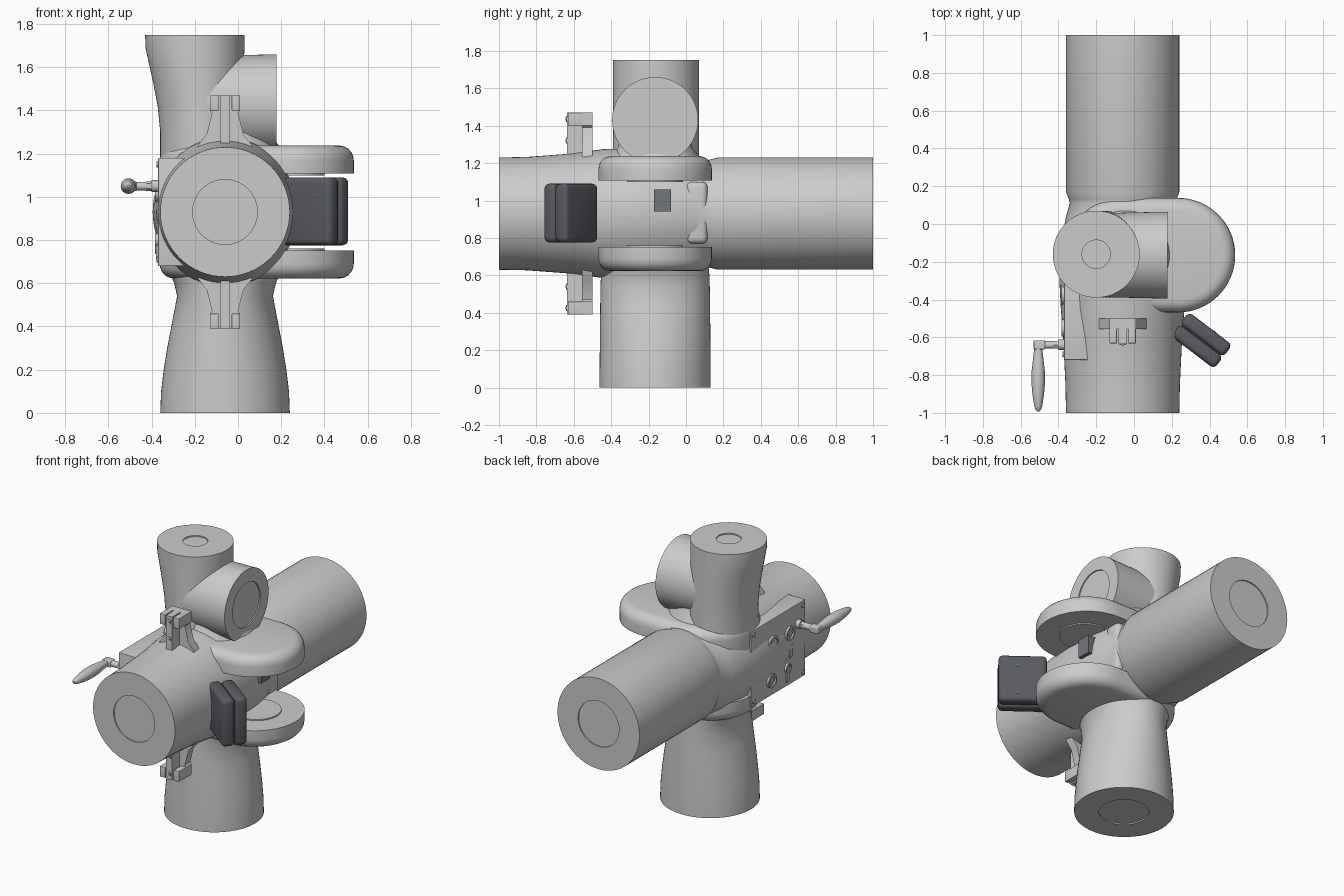
import bpy, bmesh, math
from mathutils import Matrix, Vector

cube = bpy.data.objects.get("Cube")
if cube:
    bpy.data.objects.remove(cube)


def material(name, color):
    m = bpy.data.materials.new(name)
    m.use_nodes = True
    m.diffuse_color = (*color, 1)
    m.node_tree.nodes["Principled BSDF"].inputs["Base Color"].default_value = (*color, 1)
    return m


GREY = material("light grey", (0.6, 0.6, 0.6))
DARK = material("dark slate", (0.1, 0.106, 0.12))
SLATE = material("mid slate", (0.17, 0.18, 0.2))
CX, CY, CZ = -0.06, -0.165, 0.93  # centre of the joint


def finish(name, bm, mat, angle=35):
    """Turn a bmesh into an object, smooth except at sharp edges."""
    bmesh.ops.recalc_face_normals(bm, faces=bm.faces)
    for f in bm.faces:
        f.smooth = True
    for e in bm.edges:
        e.smooth = e.calc_face_angle(0) < math.radians(angle)
    me = bpy.data.meshes.new(name)
    bm.to_mesh(me)
    bm.free()
    me.materials.append(mat)
    ob = bpy.data.objects.new(name, me)
    bpy.context.collection.objects.link(ob)
    return ob


def loft(name, axis, sections, recess=(), mat=GREY, n=64):
    """Ellipse sections (t, u, v, ru, rv) along an axis; recess = radius of the end pocket."""
    place = {"x": lambda t, u, v: (t, u, v),
             "y": lambda t, u, v: (u, t, v),
             "z": lambda t, u, v: (u, v, t)}[axis]
    secs = list(sections)
    for r, end in zip(recess, (0, -1)):
        if r:
            t, u, v = secs[end][:3]
            deep = t + (0.008 if end == 0 else -0.008)
            pocket = [(t, u, v, r, r), (deep, u, v, r, r)]
            secs = pocket[::-1] + secs if end == 0 else secs + pocket
    bm = bmesh.new()
    rings = []
    for t, u, v, ru, rv in secs:
        rings.append([bm.verts.new(place(t, u + ru * math.cos(a), v + rv * math.sin(a)))
                      for a in (math.tau * i / n for i in range(n))])
    for a, b in zip(rings, rings[1:]):
        for i in range(n):
            j = (i + 1) % n
            bm.faces.new((a[i], a[j], b[j], b[i]))
    bm.faces.new(rings[0])
    bm.faces.new(rings[-1])
    return finish(name, bm, mat)


def rod(name, p, q, r1, r2=None, mat=GREY, n=24):
    """Straight or tapered round bar between two points."""
    p, q = Vector(p), Vector(q)
    d = q - p
    bm = bmesh.new()
    m = Matrix.Translation((p + q) / 2) @ d.to_track_quat("Z", "Y").to_matrix().to_4x4()
    bmesh.ops.create_cone(bm, cap_ends=True, segments=n, radius1=r1,
                          radius2=r1 if r2 is None else r2, depth=d.length, matrix=m)
    return finish(name, bm, mat)


def box(name, lo, hi, mat=GREY, bevel=0.0, turn=0.0):
    lo, hi = Vector(lo), Vector(hi)
    bm = bmesh.new()
    bmesh.ops.create_cube(bm, size=1)
    bmesh.ops.scale(bm, vec=hi - lo, verts=bm.verts)
    if bevel:
        bmesh.ops.bevel(bm, geom=bm.edges[:], offset=bevel, segments=4, profile=0.5, affect="EDGES")
    m = Matrix.Translation((lo + hi) / 2) @ Matrix.Rotation(turn, 4, "Z")
    bmesh.ops.transform(bm, matrix=m, verts=bm.verts)
    return finish(name, bm, mat)


def prism(name, outline, place, depth, mat=GREY):
    """Extrude a flat outline along a vector."""
    bm = bmesh.new()
    face = bm.faces.new([bm.verts.new(place(*p)) for p in outline])
    ext = bmesh.ops.extrude_face_region(bm, geom=[face])
    bmesh.ops.translate(bm, vec=depth, verts=[v for v in ext["geom"] if isinstance(v, bmesh.types.BMVert)])
    return finish(name, bm, mat)


# Main horizontal tube, swelling around the joint
loft("main_tube", "y",
     [(y, CX, CZ, rx, rz) for y, rx, rz in [
         (-1, .3, .3), (-.85, .303, .303), (-.6, .315, .322), (-.44, .328, .345), (-.3, .335, .348),
         (-.1, .325, .335), (.04, .3, .31), (.11, .28, .285), (.13, .285, .29), (.17, .3, .3), (1, .3, .3)]],
     (.15, .15))

# Lower leg: round foot pinching to a narrow neck
loft("lower_tube", "z",
     [(z, CX, CY, rx, ry) for z, rx, ry in [
         (0, .3, .297), (.1, .296, .297), (.2, .284, .296), (.3, .268, .295), (.42, .245, .294),
         (.54, .222, .292), (.6, .235, .29), (.68, .27, .285)]], (.15, 0))

# Upper tube and the short tube branching sideways
loft("upper_tube", "z",
     [(z, x, -.16, rx, .23) for z, x, rx in [
         (1.0, -.155, .205), (1.3, -.163, .197), (1.42, -.172, .2), (1.52, -.183, .208),
         (1.62, -.193, .22), (1.69, -.199, .229), (1.75, -.2, .23)]], (0, .075))
loft("side_tube", "x", [(-.18, CY, 1.43, .222, .222), (.178, CY, 1.43, .23, .23)], (0, .145))
loft("upper_neck", "z", [(1.12, CX, CY, .3, .28), (1.22, -.05, CY, .25, .25),
                         (1.28, -.04, CY, .2, .2), (1.36, -.03, CY, .17, .18)])

# Pair of rounded fork plates reaching to the side
def fork_outline(inset):
    r = .303 - inset
    arc = [(.233 + r * math.cos(a), CY + r * math.sin(a))
           for a in (math.pi * (i / 32 - .5) for i in range(33))]
    back = [(CX + r * math.cos(a), CY + r * math.sin(a))
            for a in (math.pi * (i / 32 + .5) for i in range(33))]
    return arc + back


for s, side in ((1, "upper"), (-1, "lower")):
    bm = bmesh.new()
    steps = [(0, .178), (0, .24)] + [
        (.068 * (1 - math.cos(a)), .24 + .068 * math.sin(a)) for a in (.3, .6, .9, 1.2, math.pi / 2)]
    rings = [[bm.verts.new((x, y, CZ + s * h)) for x, y in fork_outline(inset)] for inset, h in steps]
    for a, b in zip(rings, rings[1:]):
        for i in range(len(a)):
            j = (i + 1) % len(a)
            bm.faces.new((a[i], a[j], b[j], b[i]))
    bm.faces.new(rings[0])
    bm.faces.new(rings[-1])
    finish(side + "_fork_plate", bm, GREY)
    rod(side + "_fork_boss", (.25, CY, CZ + s * .18), (.25, CY, CZ + s * .17), .15, n=48)

    # Bracket on the front tube
    half = [(.13, .27), (.125, .31), (.085, .36), (.06, .46), (.07, .47), (.07, .54)]
    outline = half + [(-x, h) for x, h in reversed(half)]
    prism(side + "_bracket_plate", outline,
          lambda x, h: (CX + x, -.555, CZ + s * h), (0, .055, 0))
    zs = sorted((CZ + s * .29, CZ + s * .54))
    box(side + "_bracket_post", (CX - .022, -.635, zs[0]), (CX + .022, -.54, zs[1]))
    zs = sorted((CZ + s * .47, CZ + s * .54))
    for ex in (-1, 1):
        box(side + "_bracket_ear", (CX + ex * .05 - .02, -.632, zs[0]),
            (CX + ex * .05 + .02, -.54, zs[1]), bevel=.004)
    for h in (.39, .505):
        z = CZ + s * h
        rod(side + "_bracket_screw", (CX, -.63, z), (CX, -.641, z), .016)
        rod(side + "_bracket_screw_socket", (CX, -.63, z), (CX, -.643, z), .008, n=6)

# Raised rib and dark pad between the fork plates
box("rear_rib", (.1, 0, .77), (.225, .115, 1.1), bevel=.03)
box("side_pad", (.22, -.17, .94), (.29, -.08, 1.06), SLATE)

# Dark two-part camera housing, turned outward
turn = math.atan2(-.605, .795)
out = Vector((math.cos(turn), math.sin(turn), 0))
across = Vector((-out.y, out.x, 0))
mid = Vector((.357, -.616, .933))
for k, part in ((-1, "front"), (1, "rear")):
    c = mid + across * k * .04
    size = Vector((.145, .0395, .157))
    box("housing_" + part, c - size, c + size, DARK, .026, turn)
box("housing_core", mid - Vector((.13, .07, .14)), mid + Vector((.13, .07, .14)), DARK, 0, turn)
for h in (.08, -.14 + .03):
    p = mid + out * .03 + across * .078 + Vector((0, 0, h))
    rod("housing_screw", p, p + across * .004, .008, mat=SLATE)

# Connector box on the other side
PX = -.37
box("connector_box", (PX, -.72, .68), (-.2, -.15, 1.18), bevel=.004)
for y in (-.69, -.18):
    for z in (.71, 1.15):
        rod("panel_screw", (PX, y, z), (PX - .008, y, z), .014)
for y, z, r in ((-.375, 1.02, .05), (-.55, 1.02, .045), (-.36, .78, .045), (-.53, .8, .03)):
    loft("round_connector", "x", [(PX + .01, y, z, r, r), (PX - .014, y, z, r, r),
                                  (PX - .014, y, z, r * .72, r * .72), (PX - .004, y, z, r * .72, r * .72)], n=32)
    rod("connector_core", (PX, y, z), (PX - .01, y, z), r * .4)
for y, z in ((-.5, .9), (-.56, .9), (-.53, .75)):
    box("slot_connector", (PX - .01, y - .018, z - .04), (PX, y + .018, z + .04), bevel=.003)

# Antenna with an elbow
AY, AZ, AX = -.64, 1.05, -.507
rod("antenna_collar", (PX + .02, AY, AZ), (-.4, AY, AZ), .028, n=12)
rod("antenna_nut", (-.4, AY, AZ), (-.425, AY, AZ), .022, n=6)
rod("antenna_arm", (-.42, AY, AZ), (-.48, AY, AZ), .02)
box("antenna_elbow", (AX - .024, AY - .024, AZ - .022), (-.47, AY + .024, AZ + .022), bevel=.006)
loft("antenna_whip", "y", [(y, AX, AZ, r, r) for y, r in [
    (-.992, .006), (-.985, .014), (-.96, .022), (-.9, .031), (-.84, .036), (-.78, .035),
    (-.7, .026), (-.65, .02)]], n=24)
